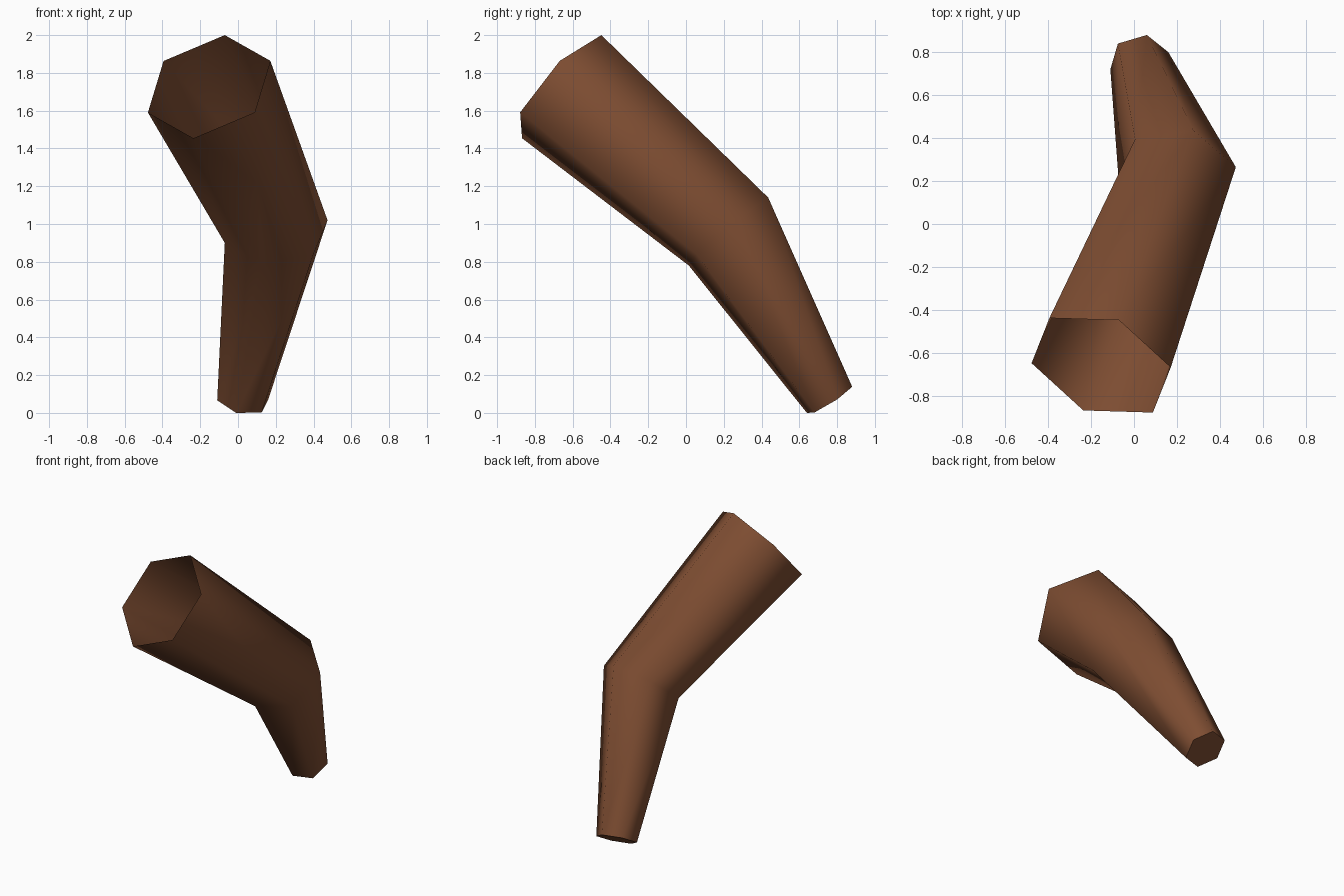
import bpy, bmesh
from mathutils import Vector

cube = bpy.data.objects.get("Cube")
if cube:
    bpy.data.objects.remove(cube, do_unlink=True)

# Brown bark
bark = bpy.data.materials.new("brown_bark")
bark.use_nodes = True
colour = (0.21, 0.075, 0.032, 1)
bark.diffuse_color = colour
bsdf = bark.node_tree.nodes["Principled BSDF"]
bsdf.inputs["Base Color"].default_value = colour
bsdf.inputs["Roughness"].default_value = 0.9


def hexagon(bm, centre, a, b):
    """Six-sided ring spanned by two neighbouring spokes."""
    c, a, b = Vector(centre), Vector(a), Vector(b)
    return [bm.verts.new(c + s) for s in (a, b, b - a, -a, -b, a - b)]


# Bent, tapering branch: wide open mouth, elbow, narrow tip
sections = [
    ((-0.153, -0.658, 1.727), (0.083, 0.21, 0.273), (0.324, -0.01, 0.137)),
    ((0.202, 0.225, 0.96), (0.075, 0.21, 0.18), (0.272, 0.04, 0.06)),
    ((0.025, 0.76, 0.069), (0.035, 0.12, 0.069), (0.135, 0.04, 0.002)),
]
bm = bmesh.new()
rings = [hexagon(bm, *s) for s in sections]
for upper, lower in zip(rings, rings[1:]):
    for i in range(6):
        j = (i + 1) % 6
        wall = bm.faces.new((upper[i], upper[j], lower[j], lower[i]))
        wall.smooth = True

# Flat end on the tip
tip = bm.faces.new(rings[-1])
bmesh.ops.recalc_face_normals(bm, faces=bm.faces)
if tip.normal.z > 0:
    bmesh.ops.reverse_faces(bm, faces=bm.faces)

mesh = bpy.data.meshes.new("branch")
bm.to_mesh(mesh)
bm.free()
mesh.materials.append(bark)
branch = bpy.data.objects.new("branch", mesh)
bpy.context.collection.objects.link(branch)
